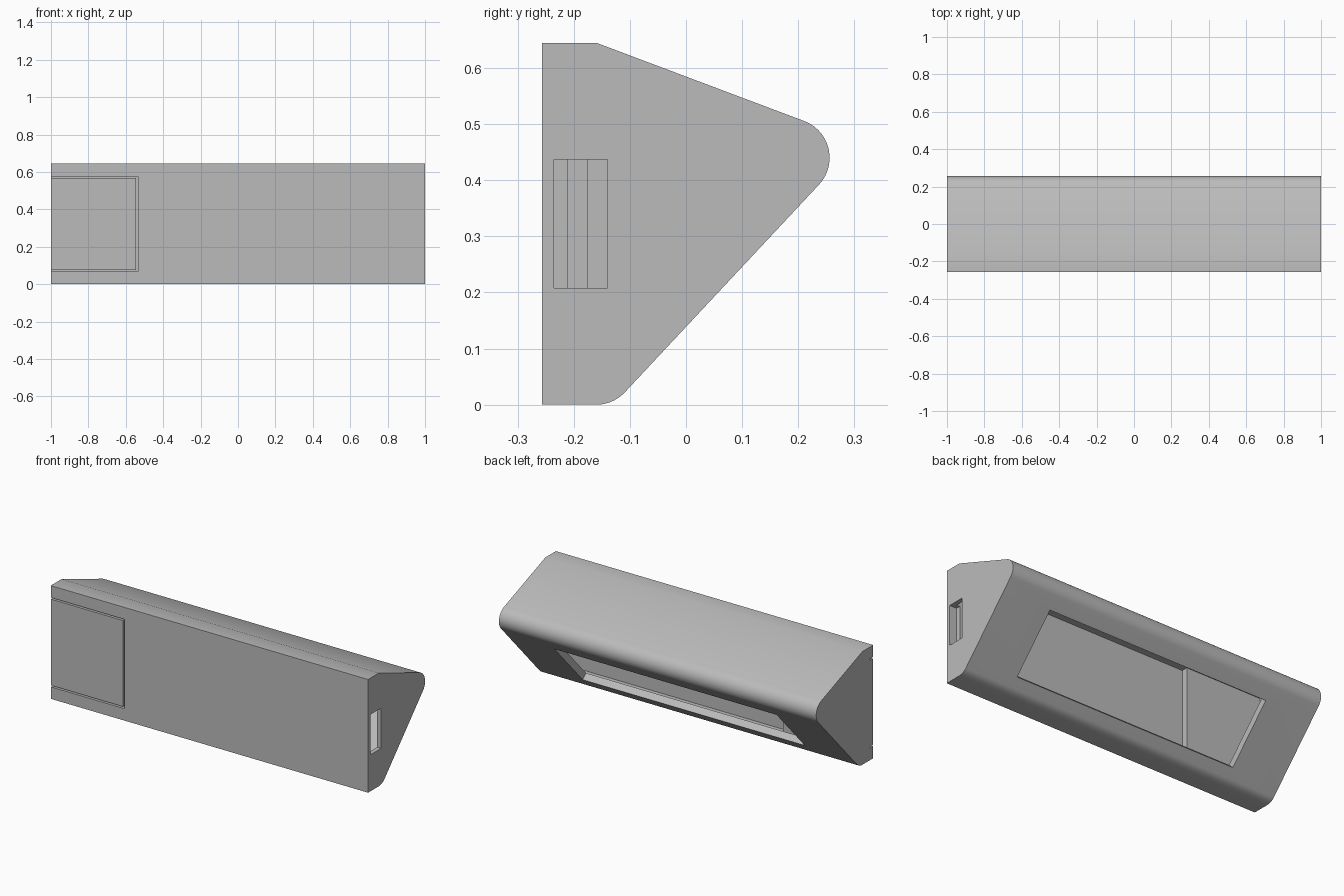
import bpy
from math import sin, cos, radians, atan2, tan
from mathutils import Vector

old = bpy.data.objects.get("Cube")
if old:
    bpy.data.objects.remove(old, do_unlink=True)

grey = bpy.data.materials.new("light grey plastic")
grey.use_nodes = True
colour = (0.5, 0.5, 0.5, 1)
grey.diffuse_color = colour
grey.node_tree.nodes["Principled BSDF"].inputs["Base Color"].default_value = colour

WALL = 0.04
FRONT, BACK_ROUND, FOOT_ROUND = -0.257, (0.186, 0.44), (-0.16, 0.07)
RADIUS = 0.07
HEIGHT = 0.645
SLOPE = atan2(0.37, 0.346)            # angle of the underside
ROOF = radians(20.4)                  # fall of the roof


def arc(centre, radius, start, end, steps=14):
    return [(centre[0] + radius * cos(start + (end - start) * i / steps),
             centre[1] + radius * sin(start + (end - start) * i / steps))
            for i in range(steps + 1)]


def profile(inset, front):
    """Side outline in y and z, shrunk by the inset."""
    r = RADIUS - inset
    under = SLOPE - radians(90)
    pts = [(front, inset)]
    pts += arc(FOOT_ROUND, r, radians(-90), under)
    pts += arc(BACK_ROUND, r, under, radians(90) - ROOF)
    pts += [(-0.16 - inset * tan(ROOF / 2), HEIGHT - inset), (front, HEIGHT - inset)]
    return pts


def prism(name, pts, x0, x1):
    n = len(pts)
    verts = [(x, y, z) for x in (x0, x1) for y, z in pts]
    faces = [tuple(range(n - 1, -1, -1)), tuple(range(n, 2 * n))]
    faces += [(i, (i + 1) % n, n + (i + 1) % n, n + i) for i in range(n)]
    mesh = bpy.data.meshes.new(name)
    mesh.from_pydata(verts, [], faces)
    mesh.materials.append(grey)
    obj = bpy.data.objects.new(name, mesh)
    bpy.context.collection.objects.link(obj)
    return obj


def box(name, x, y, z):
    return prism(name, [(y[0], z[0]), (y[1], z[0]), (y[1], z[1]), (y[0], z[1])], *x)


def activate(obj):
    bpy.ops.object.select_all(action='DESELECT')
    obj.select_set(True)
    bpy.context.view_layer.objects.active = obj


def cut(target, cutter):
    cutter.hide_render = True
    mod = target.modifiers.new("cut", 'BOOLEAN')
    mod.operation = 'DIFFERENCE'
    mod.solver = 'EXACT'
    mod.object = cutter
    activate(target)
    bpy.ops.object.modifier_apply(modifier=mod.name)
    bpy.data.objects.remove(cutter, do_unlink=True)


# Hollow housing
housing = prism("housing", profile(0, FRONT), -1, 1)
cut(housing, prism("cavity", profile(WALL, -0.21), -0.965, 0.975))

# Long window through the sloping underside, cut square to its surface
along = Vector((cos(SLOPE), sin(SLOPE)))
out = Vector((sin(SLOPE), -cos(SLOPE)))
middle = Vector((0.0575, 0.2))
corners = [middle + along * a * 0.186 + out * b * 0.06
           for a, b in ((-1, -1), (-1, 1), (1, 1), (1, -1))]
cut(housing, prism("window_cutter", [tuple(c) for c in corners], -0.7, 0.7))

# Slot in the left end
cut(housing, box("slot_cutter", (0.955, 1.1), (-0.235, -0.14), (0.208, 0.437)))

# Recess for the sliding door, open at the right end
cut(housing, box("recess_cutter", (-1.1, -0.535), (-0.4, -0.23), (0.068, 0.577)))

activate(housing)
bpy.ops.object.shade_smooth_by_angle(angle=radians(30))

# Flush door with a narrow gap around it
box("door", (-1, -0.545), (FRONT, -0.23), (0.077, 0.568))

# Thicker wall inside, behind the door
box("door_backing", (-0.967, -0.49), (-0.212, -0.175), (WALL, HEIGHT - WALL))
